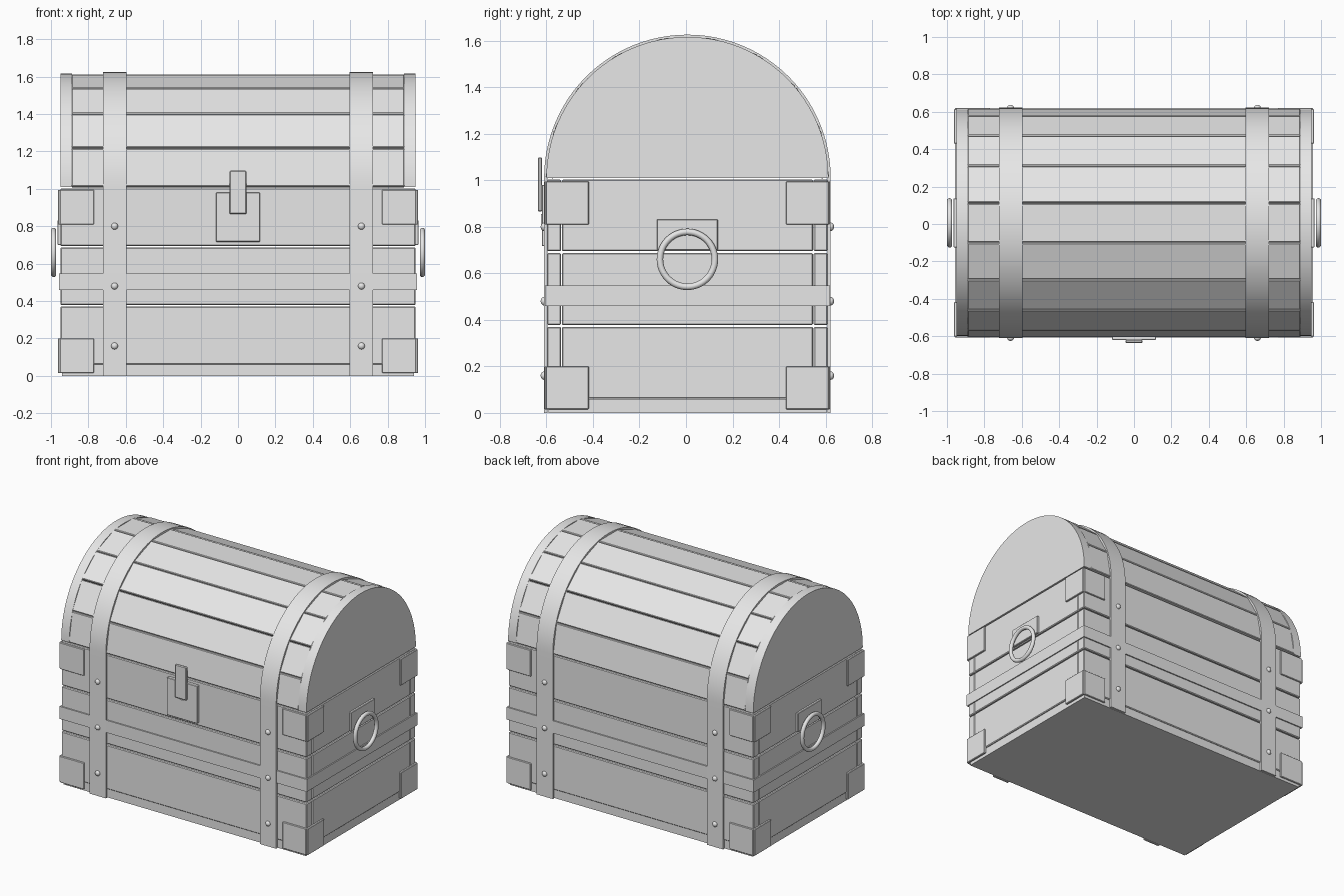
import bpy, bmesh, math
from mathutils import Matrix, Vector

if "Cube" in bpy.data.objects:
    bpy.data.objects.remove(bpy.data.objects["Cube"])

CY = 0.006          # chest centre in y (the latch sticks out in front)
LID_Z = 1.01        # height of the lid's arc centre

grey = bpy.data.materials.new("plain grey")
grey.diffuse_color = (0.8, 0.8, 0.8, 1)
grey.use_nodes = True
grey.node_tree.nodes["Principled BSDF"].inputs["Base Color"].default_value = grey.diffuse_color


def finish(name, bm, bevel=0.0, smooth=False):
    bmesh.ops.recalc_face_normals(bm, faces=bm.faces)
    bmesh.ops.translate(bm, vec=(0, CY, 0), verts=bm.verts)
    me = bpy.data.meshes.new(name)
    bm.to_mesh(me)
    bm.free()
    me.materials.append(grey)
    if smooth:
        me.shade_smooth()
        me.set_sharp_from_angle(angle=math.radians(35))
    ob = bpy.data.objects.new(name, me)
    bpy.context.collection.objects.link(ob)
    if bevel:
        mod = ob.modifiers.new("bevel", "BEVEL")
        mod.width = bevel
        mod.segments = 1
    return ob


def box(name, x0, x1, y0, y1, z0, z1, bevel=0.0, rot=None):
    bm = bmesh.new()
    size = Matrix.Diagonal((abs(x1 - x0), abs(y1 - y0), abs(z1 - z0), 1))
    centre = Matrix.Translation(((x0 + x1) / 2, (y0 + y1) / 2, (z0 + z1) / 2))
    bmesh.ops.create_cube(bm, size=1, matrix=centre @ size)
    if rot is not None:
        bmesh.ops.transform(bm, matrix=rot, verts=bm.verts)
    return finish(name, bm, bevel)


def prism(name, profile, x0, x1):
    """Extrude a (y, z) outline along x."""
    bm = bmesh.new()
    face = bm.faces.new([bm.verts.new((x0, y, z)) for y, z in profile])
    ext = bmesh.ops.extrude_face_region(bm, geom=[face])
    verts = [v for v in ext["geom"] if isinstance(v, bmesh.types.BMVert)]
    bmesh.ops.translate(bm, vec=(x1 - x0, 0, 0), verts=verts)
    return finish(name, bm, smooth=True)


def arc(r, n=48):
    return [(-r * math.cos(math.pi * i / n), LID_Z + r * math.sin(math.pi * i / n))
            for i in range(n + 1)]


# body: bottom board and three rows of planks on each side
box("bottom_board", -0.94, 0.94, -0.597, 0.597, 0, 0.06)
for z0, z1 in ((0.061, 0.370), (0.378, 0.687), (0.695, 1.003)):
    for s in (-1, 1):
        box("long_plank", -0.95, 0.95, s * 0.543, s * 0.604, z0, z1, 0.005)
        box("end_plank", s * 0.89, s * 0.95, -0.54, 0.54, z0, z1, 0.005)

# lid: nine flat planks around a half circle
for i in range(9):
    turn = (Matrix.Translation((0, 0, LID_Z))
            @ Matrix.Rotation(math.radians(80 - 20 * i), 4, 'X'))
    box("lid_plank", -0.89, 0.89, -0.1025, 0.1025, 0.565, 0.601, 0.004, turn)

# lid: solid rounded ends
for s in (-1, 1):
    prism("lid_end", arc(0.606), s * 0.887, s * 0.95)

# straps running up the front, over the lid and down the back
strap = ([(-0.616, 0)] + arc(0.616) + [(0.616, 0), (0.602, 0)]
         + arc(0.602)[::-1] + [(-0.602, 0)])
for s in (-1, 1):
    prism("strap", strap, s * 0.597, s * 0.723)

# rivets on the straps
for sx in (-1, 1):
    for sy in (-1, 1):
        for z in (0.16, 0.48, 0.80):
            bm = bmesh.new()
            bmesh.ops.create_uvsphere(
                bm, u_segments=16, v_segments=10, radius=0.018,
                matrix=Matrix.Translation((sx * 0.66, sy * 0.616, z))
                @ Matrix.Diagonal((1, 0.83, 1, 1)))
            finish("rivet", bm, smooth=True)

# band around the middle
for s in (-1, 1):
    box("middle_band_long", -0.958, 0.958, s * 0.60, s * 0.613, 0.46, 0.547)
    box("middle_band_end", s * 0.945, s * 0.958, -0.60, 0.60, 0.46, 0.547)

# corner brackets, each made of two plates
for sx in (-1, 1):
    for sy in (-1, 1):
        for z0, z1 in ((0.015, 0.20), (0.81, 0.995)):
            box("corner_plate_long", sx * 0.77, sx * 0.952, sy * 0.60, sy * 0.614,
                z0, z1, 0.003)
            box("corner_plate_end", sx * 0.946, sx * 0.963, sy * 0.424, sy * 0.608,
                z0, z1, 0.003)

# ring handles on plates
for s in (-1, 1):
    box("handle_plate", s * 0.945, s * 0.965, -0.131, 0.131, 0.70, 0.832, 0.003)
    bm = bmesh.new()
    R, r, n, m = 0.118, 0.014, 48, 12
    rings = []
    for i in range(n):
        a = 2 * math.pi * i / n
        ring = []
        for j in range(m):
            b = 2 * math.pi * j / m
            d = R + r * math.cos(b)
            ring.append(bm.verts.new((s * 0.986 + r * math.sin(b), d * math.cos(a),
                                      0.66 + d * math.sin(a))))
        rings.append(ring)
    for i in range(n):
        for j in range(m):
            p, q, k = rings[i], rings[(i + 1) % n], (j + 1) % m
            bm.faces.new((p[j], q[j], q[k], p[k]))
    finish("ring_handle", bm, smooth=True)

# latch: lock plate, hasp and keyhole
box("lock_plate", -0.118, 0.118, -0.626, -0.60, 0.717, 0.98, 0.003)
box("hasp", -0.045, 0.045, -0.643, -0.624, 0.865, 1.098, 0.005)
box("keyhole", -0.013, 0.013, -0.630, -0.624, 0.79, 0.855)
